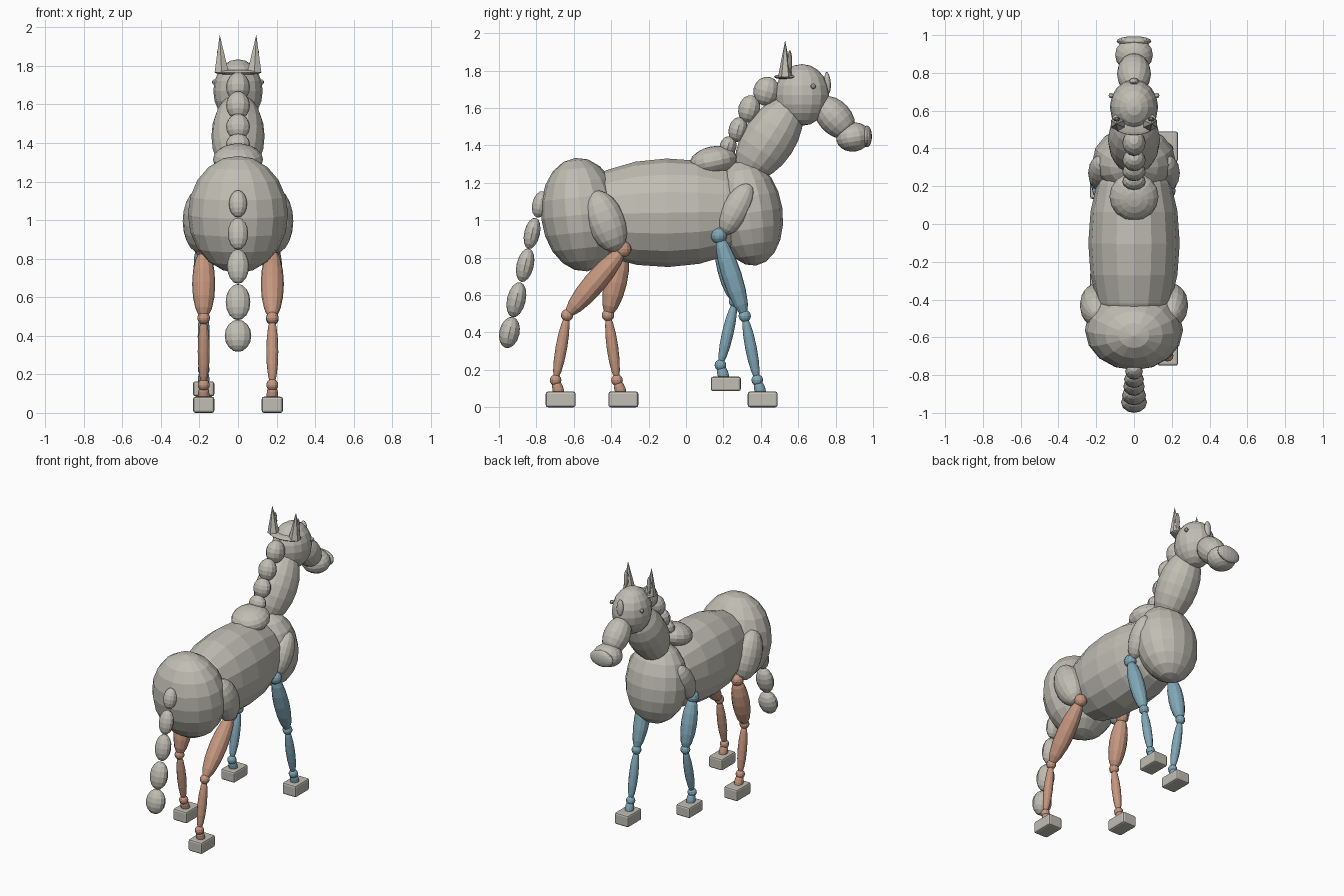
import bpy, math
from mathutils import Vector, Matrix

if "Cube" in bpy.data.objects:
    bpy.data.objects.remove(bpy.data.objects["Cube"])


def material(name, rgb):
    m = bpy.data.materials.new(name)
    m.diffuse_color = (*rgb, 1)
    m.use_nodes = True
    m.node_tree.nodes["Principled BSDF"].inputs["Base Color"].default_value = m.diffuse_color
    return m


GREY = material("warm_grey", (0.53, 0.51, 0.455))
TAN = material("terracotta", (0.56, 0.31, 0.215))
BLUE = material("dusty_blue", (0.22, 0.39, 0.48))


def finish(name, mat, matrix):
    ob = bpy.context.object
    ob.name = name
    ob.data.materials.append(mat)
    ob.data.transform(matrix)
    return ob


def ellipsoid(name, centre, radii, tilt=0, mat=GREY, seg=16, rings=10):
    """Faceted ellipsoid, poles on local z, tilted about x in degrees."""
    bpy.ops.mesh.primitive_uv_sphere_add(segments=seg, ring_count=rings, radius=1)
    return finish(name, mat, Matrix.Translation(centre)
                  @ Matrix.Rotation(math.radians(tilt), 4, 'X')
                  @ Matrix.Diagonal((*radii, 1)))


def bone(name, a, b, r, mat):
    """Spindle stretched from joint a to joint b."""
    a, b = Vector(a), Vector(b)
    d = b - a
    bpy.ops.mesh.primitive_uv_sphere_add(segments=12, ring_count=8, radius=1)
    return finish(name, mat, Matrix.Translation((a + b) / 2)
                  @ d.to_track_quat('Z', 'Y').to_matrix().to_4x4()
                  @ Matrix.Diagonal((r, r, d.length / 2 + 0.005, 1)))


# Torso
ellipsoid("hindquarters", (0, -0.56, 1.03), (0.26, 0.215, 0.305), 6)
ellipsoid("barrel", (0, -0.1, 1.04), (0.242, 0.29, 0.54), 91)
ellipsoid("chest", (0, 0.335, 1.04), (0.22, 0.182, 0.285), 8)
ellipsoid("withers", (0, 0.145, 1.315), (0.13, 0.13, 0.08), 12)

# Neck and head
ellipsoid("neck", (0, 0.445, 1.435), (0.138, 0.142, 0.25), -33)
ellipsoid("head", (0, 0.62, 1.67), (0.128, 0.145, 0.165))
ellipsoid("muzzle", (0, 0.795, 1.55), (0.09, 0.09, 0.13), 42)
ellipsoid("nose", (0, 0.895, 1.445), (0.1, 0.093, 0.078), 10)
ellipsoid("nose_tip", (0, 0.968, 1.448), (0.092, 0.026, 0.058))
ellipsoid("face_blaze", (0, 0.757, 1.735), (0.025, 0.017, 0.058), 5)
ellipsoid("ear_band", (0, 0.54, 1.767), (0.122, 0.07, 0.014))

# Eyes and ears
for s, side in ((-1, "left"), (1, "right")):
    ellipsoid(f"eye_{side}", (s * 0.121, 0.68, 1.716), (0.014,) * 3, seg=8, rings=6)
    bpy.ops.mesh.primitive_cone_add(vertices=6, radius1=1, depth=1)
    finish(f"ear_{side}", GREY, Matrix.Translation((s * 0.09, 0.53, 1.865))
           @ Matrix.Rotation(math.radians(s * 3), 4, 'Y')
           @ Matrix.Diagonal((0.042, 0.038, 0.195, 1)))
    ellipsoid(f"inner_ear_{side}", (s * 0.092, 0.555, 1.845), (0.018, 0.013, 0.065),
              seg=8, rings=6)

# Mane beads from poll to withers
for i, (y, z, ry, rz) in enumerate(((0.43, 1.69, 0.07, 0.078), (0.338, 1.595, 0.058, 0.075),
                                    (0.278, 1.485, 0.05, 0.068), (0.225, 1.395, 0.045, 0.055))):
    ellipsoid(f"mane_{i + 1}", (0, y, z), (0.062, ry, rz), -15, seg=12, rings=8)

# Tail beads from top to tip
for i, (y, z, rx, ry, rz) in enumerate(((-0.78, 1.085, 0.047, 0.042, 0.072),
                                        (-0.823, 0.93, 0.053, 0.042, 0.085),
                                        (-0.86, 0.76, 0.057, 0.046, 0.092),
                                        (-0.907, 0.575, 0.064, 0.05, 0.096),
                                        (-0.944, 0.40, 0.069, 0.054, 0.085))):
    ellipsoid(f"tail_{i + 1}", (0, y, z), (rx, ry, rz), -13, seg=12, rings=8)

# Upper limbs
for s, side in ((-1, "left"), (1, "right")):
    ellipsoid(f"thigh_{side}", (s * 0.2, -0.43, 0.995), (0.087, 0.103, 0.172), 22)
    ellipsoid(f"shoulder_{side}", (s * 0.175, 0.27, 1.06), (0.068, 0.075, 0.15), -28)

# Legs: side, y and z of top joint, knee, ankle, then hoof centre
LEGS = (
    ("hind_right", 1, TAN, 0.06, (-0.335, 0.845), (-0.636, 0.492), (-0.697, 0.145), (-0.67, 0.042)),
    ("hind_left", -1, TAN, 0.06, (-0.335, 0.845), (-0.417, 0.492), (-0.369, 0.145), (-0.335, 0.042)),
    ("fore_right", 1, BLUE, 0.053, (0.176, 0.918), (0.314, 0.488), (0.381, 0.145), (0.41, 0.042)),
    ("fore_left", -1, BLUE, 0.053, (0.176, 0.918), (0.262, 0.566), (0.184, 0.225), (0.213, 0.125)),
)
for name, s, mat, r, top, knee, ankle, hoof in LEGS:
    x = s * 0.178
    pts = [Vector((x, *p)) for p in (top, knee, ankle, hoof)]
    for part, p, pr in zip(("top_joint", "knee", "ankle"), pts, (0.043, 0.033, 0.031)):
        ellipsoid(f"{name}_{part}", p, (pr,) * 3, mat=mat, seg=12, rings=8)
    bone(f"{name}_upper_leg", pts[0], pts[1], r, mat)
    bone(f"{name}_lower_leg", pts[1], pts[2], 0.031, mat)
    bone(f"{name}_pastern", pts[2], pts[3], 0.03, mat)
    # Hoof block with softened edges
    bpy.ops.mesh.primitive_cube_add(size=1)
    ob = finish(f"{name}_hoof", GREY, Matrix.Translation(pts[3])
                @ Matrix.Diagonal((0.11, 0.16, 0.084 if hoof[1] < 0.1 else 0.078, 1)))
    bev = ob.modifiers.new("bevel", 'BEVEL')
    bev.width, bev.segments = 0.012, 2
